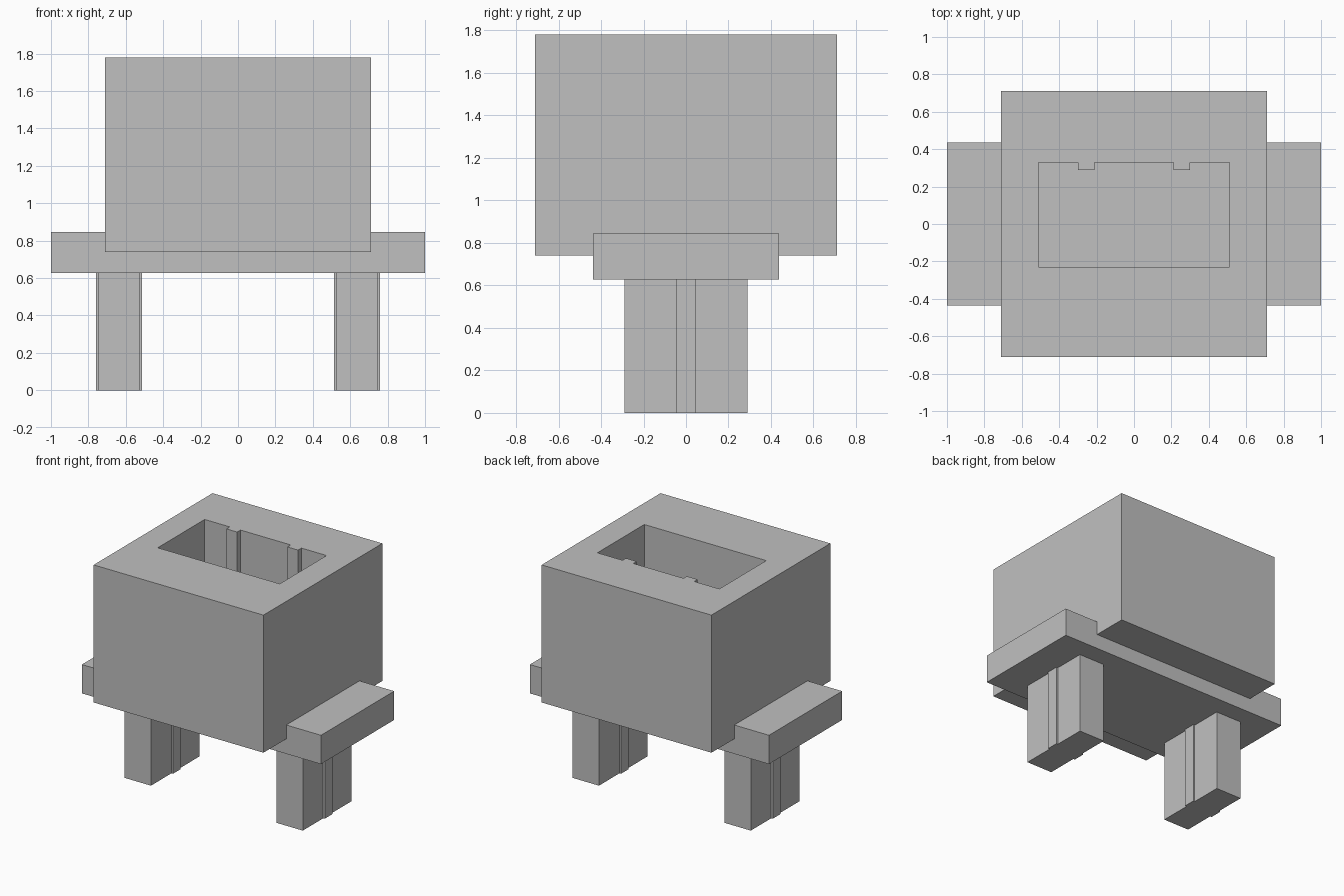
import bpy
import bmesh

default = bpy.data.objects.get("Cube")
if default:
    bpy.data.objects.remove(default, do_unlink=True)

GREY = (0.53, 0.53, 0.53, 1)
grey = bpy.data.materials.new("grey plastic")
grey.use_nodes = True
grey.diffuse_color = GREY
grey.node_tree.nodes["Principled BSDF"].inputs["Base Color"].default_value = GREY


def rectangle(x0, x1, y0, y1):
    return [(x0, y0), (x1, y0), (x1, y1), (x0, y1)]


def prism(name, loops, bottom, top):
    """Extrude an outline, with optional hole outlines, between two heights."""
    bm = bmesh.new()
    edges = []
    for loop in loops:
        verts = [bm.verts.new((x, y, bottom)) for x, y in loop]
        edges += [bm.edges.new((v, verts[i - 1])) for i, v in enumerate(verts)]
    bmesh.ops.triangle_fill(bm, edges=edges, use_beauty=True)
    lifted = bmesh.ops.extrude_face_region(bm, geom=bm.faces[:], use_keep_orig=True)
    verts = [g for g in lifted["geom"] if isinstance(g, bmesh.types.BMVert)]
    bmesh.ops.translate(bm, verts=verts, vec=(0, 0, top - bottom))
    bmesh.ops.recalc_face_normals(bm, faces=bm.faces[:])
    mesh = bpy.data.meshes.new(name)
    bm.to_mesh(mesh)
    bm.free()
    mesh.materials.append(grey)
    obj = bpy.data.objects.new(name, mesh)
    bpy.context.collection.objects.link(obj)
    return obj


# Block with a deep socket; two ribs run down the socket's back wall
back, rib = 0.33, 0.29
socket = [(-0.51, -0.23), (0.51, -0.23), (0.51, back)]
for x0, x1 in ((0.30, 0.21), (-0.21, -0.30)):
    socket += [(x0, back), (x0, rib), (x1, rib), (x1, back)]
socket.append((-0.51, back))
prism("socket_block", [rectangle(-0.71, 0.71, -0.71, 0.71), socket], 0.74, 1.78)

# Wide base plate, which also closes the socket
prism("base_plate", [rectangle(-1, 1, -0.437, 0.437)], 0.627, 0.845)

# Two prongs, each with a narrow rib on its inner and outer side
for side, name in ((1, "left_prong"), (-1, "right_prong")):
    half = [(0.11, -0.29), (0.11, -0.046), (0.123, -0.046),
            (0.123, 0.046), (0.11, 0.046), (0.11, 0.29)]
    outline = half + [(-x, -y) for x, y in half]
    prism(name, [[(x + side * 0.635, y) for x, y in outline]], 0, 0.627)
